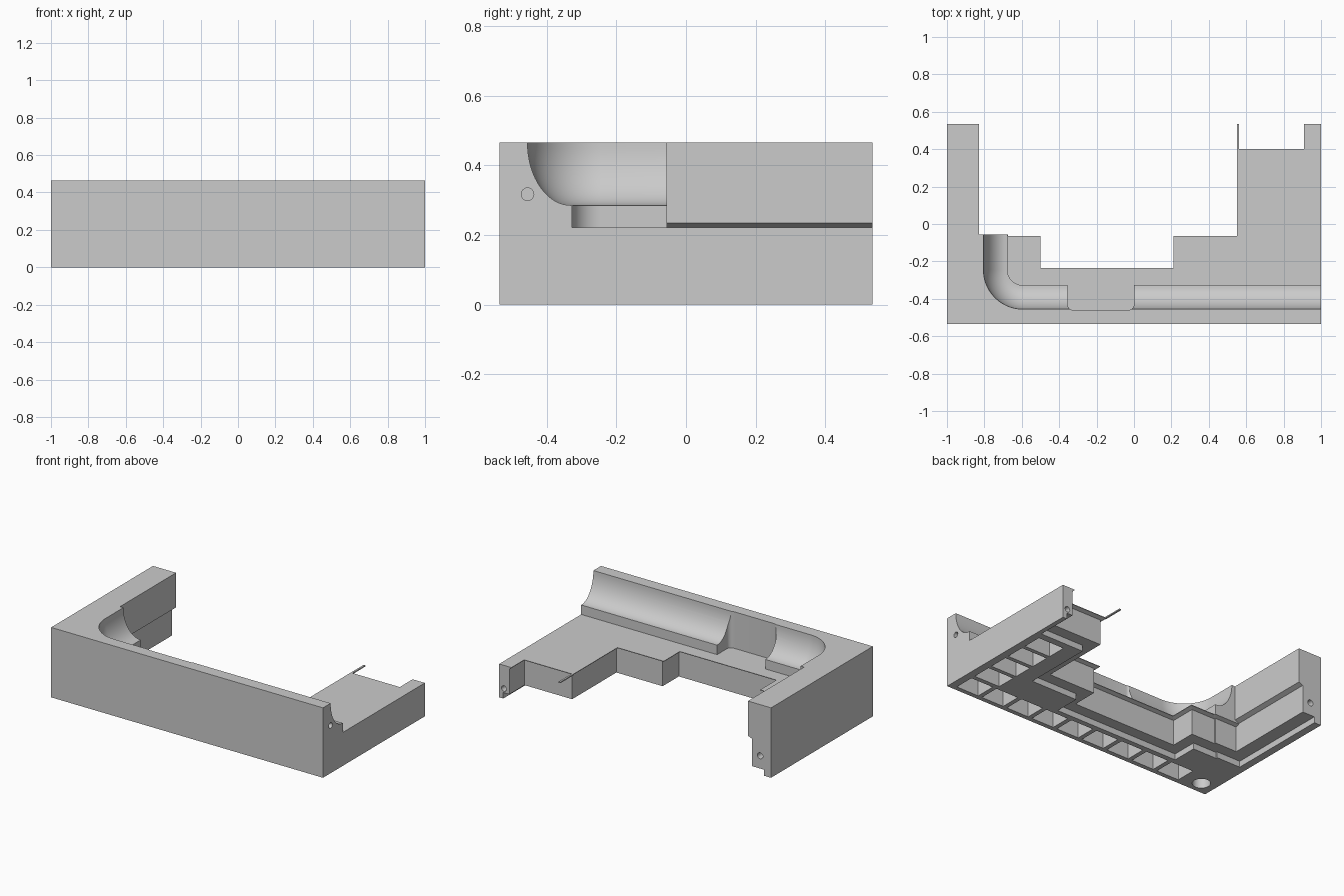
import bpy, bmesh, math
from mathutils import Matrix, Vector

if "Cube" in bpy.data.objects:
    bpy.data.objects.remove(bpy.data.objects["Cube"], do_unlink=True)

GREY = (0.6, 0.6, 0.6, 1)
mat = bpy.data.materials.new("plain_grey")
mat.use_nodes = True
mat.diffuse_color = GREY
for node in mat.node_tree.nodes:
    if node.type == 'BSDF_PRINCIPLED':
        node.inputs["Base Color"].default_value = GREY


def make_object(name, bm):
    bmesh.ops.recalc_face_normals(bm, faces=bm.faces)
    mesh = bpy.data.meshes.new(name)
    bm.to_mesh(mesh)
    bm.free()
    mesh.materials.append(mat)
    obj = bpy.data.objects.new(name, mesh)
    bpy.context.collection.objects.link(obj)
    return obj


def loft(name, layers):
    """Closed solid from (height, outline) layers with matching point counts."""
    bm = bmesh.new()
    rings = [[bm.verts.new((x, y, z)) for x, y in pts] for z, pts in layers]
    for low, high in zip(rings, rings[1:]):
        for i in range(len(low)):
            j = (i + 1) % len(low)
            bm.faces.new((low[i], low[j], high[j], high[i]))
    bm.faces.new(rings[0][::-1])
    bm.faces.new(rings[-1])
    return make_object(name, bm)


def add_box(bm, lo, hi):
    lo, hi = Vector(lo), Vector(hi)
    m = Matrix.Translation((lo + hi) / 2) @ Matrix.Diagonal((*(hi - lo), 1))
    bmesh.ops.create_cube(bm, size=1, matrix=m)


def add_hole(bm, centre, axis, radius, depth):
    rot = Vector((0, 0, 1)).rotation_difference(Vector(axis)).to_matrix().to_4x4()
    bmesh.ops.create_cone(bm, cap_ends=True, segments=24, radius1=radius,
                          radius2=radius, depth=2 * depth,
                          matrix=Matrix.Translation(centre) @ rot)


def arc(cx, cy, r, start, end, n):
    for i in range(n + 1):
        t = math.radians(start + (end - start) * i / n)
        yield cx + r * math.cos(t), cy + r * math.sin(t)


# Footprint: d insets the inner edges, a insets the tall arm's inner side
def footprint(d, a):
    tab = 0.91 + 0.6 * d
    return [(-1, -.535), (1, -.535), (1, .535), (tab, .535), (tab, .4 - d),
            (.55 + d, .4 - d), (.55 + d, -.065 - d), (.21 + d, -.065 - d),
            (.21 + d, -.235 - d), (-.5 - d, -.235 - d), (-.5 - d, -.065 - d),
            (-.675 - d, -.065 - d), (-.675 - d, -.055 - d),
            (-.83 - a, -.055 - d), (-.83 - a, .535), (-1, .535)]


# Main body: inset foot, recessed sides, overhanging deck and wall
steps = [(0, .1, .12), (.04, .1, .12), (.04, .025, .03), (.208, .025, .03),
         (.218, 0, .03), (.222, 0, .03), (.235, 0, 0), (.465, 0, 0)]
body = loft("corner_body", [(z, footprint(d, a)) for z, d, a in steps])


# Cove cutter: space above the deck, hollowed into the wall round the bend
def cove_outline(r):
    cx, cy = -.595, -.245
    return [(1.1, cy - r), *arc(cx, cy, r, 270, 180, 20), (cx - r, .7), (1.1, .7)]


layers = [(.222, cove_outline(.082)), (.285, cove_outline(.082))]
for i in range(1, 17):
    t = math.radians(90 * i / 16)
    layers.append((.465 - .18 * math.cos(t), cove_outline(.085 + .125 * math.sin(t))))
layers.append((.6, cove_outline(.21)))
cove_cutter = loft("cove_cutter", layers)

# Straight bay cut through the cove, with rounded rear corners
bay = [*arc(-.325, -.43, .03, 180, 270, 6), *arc(-.03, -.43, .03, 270, 360, 6),
       (0, -.28), (-.355, -.28)]
bay_cutter = loft("bay_cutter", [(.222, bay), (.6, bay)])

# Underside pockets and fixing holes
bm = bmesh.new()
for i in range(9):
    x = .95 - .194 * i
    add_box(bm, (x - .165, -.505, -.1), (x, -.37, .15))
for i in range(4):
    y = -.34 + .155 * i
    add_box(bm, (.76, y, -.1), (.95, y + .128, .15))
add_hole(bm, (-.9, -.45, 0), (0, 0, 1), .055, .1)
add_hole(bm, (1, -.455, .317), (1, 0, 0), .018, .1)
add_hole(bm, (-.92, .535, .125), (0, 1, 0), .02, .1)
add_hole(bm, (.965, .535, .068), (0, 1, 0), .018, .08)
pocket_cutter = make_object("pocket_cutter", bm)

bpy.context.view_layer.objects.active = body
for cutter in (cove_cutter, bay_cutter, pocket_cutter):
    mod = body.modifiers.new(cutter.name, 'BOOLEAN')
    mod.operation = 'DIFFERENCE'
    mod.solver = 'EXACT'
    mod.object = cutter
    bpy.ops.object.modifier_apply(modifier=mod.name)
    bpy.data.objects.remove(cutter, do_unlink=True)

# Thin strip of deck edge left beside the notch
bm = bmesh.new()
add_box(bm, (.55, .395, .214), (.562, .535, .222))
make_object("deck_edge_strip", bm)

bpy.ops.object.select_all(action='DESELECT')
body.select_set(True)
bpy.ops.object.shade_smooth_by_angle(angle=math.radians(25))
